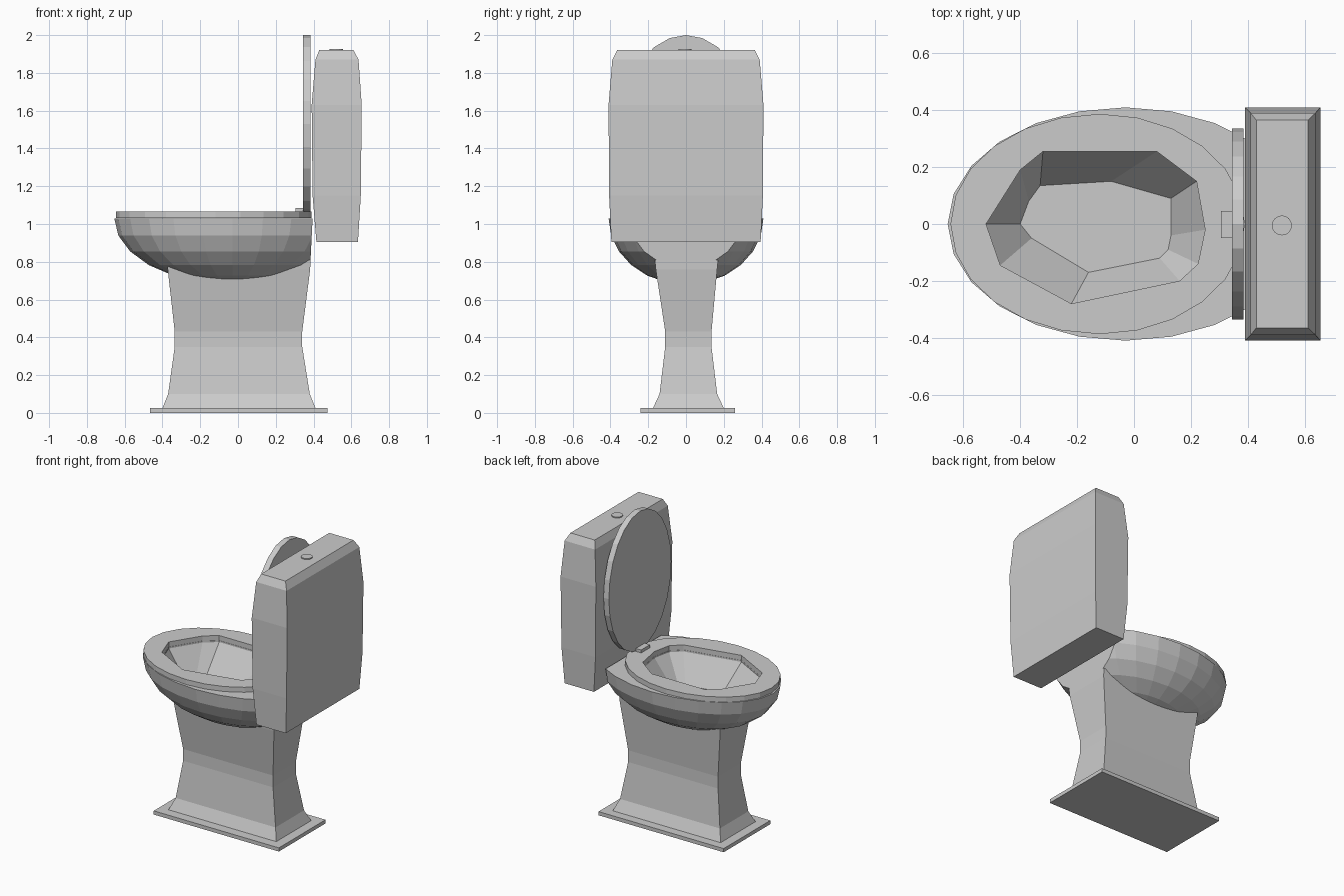
import bpy, bmesh
from math import cos, sin, tau
from mathutils import Matrix, Vector

cube = bpy.data.objects.get("Cube")
if cube:
    bpy.data.objects.remove(cube)

GREY = (0.6, 0.6, 0.6, 1)
ceramic = bpy.data.materials.new("grey ceramic")
ceramic.use_nodes = True
ceramic.diffuse_color = GREY
ceramic.node_tree.nodes["Principled BSDF"].inputs["Base Color"].default_value = GREY


def finish(name, bm):
    bmesh.ops.recalc_face_normals(bm, faces=bm.faces)
    mesh = bpy.data.meshes.new(name)
    bm.to_mesh(mesh)
    bm.free()
    mesh.materials.append(ceramic)
    obj = bpy.data.objects.new(name, mesh)
    bpy.context.collection.objects.link(obj)
    return obj


def loft(name, rings):
    """Closed skin through rings with equal point counts."""
    bm = bmesh.new()
    rows = [[bm.verts.new(p) for p in ring] for ring in rings]
    n = len(rows[0])
    for low, high in zip(rows, rows[1:]):
        for i in range(n):
            j = (i + 1) % n
            bm.faces.new((low[i], low[j], high[j], high[i]))
    bm.faces.new(rows[0][::-1])
    bm.faces.new(rows[-1])
    return finish(name, bm)


def rect(x0, x1, y0, y1, z):
    return [(x0, y0, z), (x1, y0, z), (x1, y1, z), (x0, y1, z)]


def oval(n, rx_back, rx_front, ry):
    pts = []
    for i in range(n):
        c, s = cos(tau * i / n), sin(tau * i / n)
        pts.append(((rx_back if c > 0 else rx_front) * c, ry * s))
    return pts


# Foot plate and waisted pedestal
loft("foot_plate", [rect(-.465, .475, -.24, .26, z) for z in (0, .025)])
loft("pedestal", [rect(*r) for r in (
    (-.40, .41, -.175, .20, .025), (-.37, .38, -.14, .165, .1),
    (-.335, .34, -.11, .135, .35), (-.335, .34, -.11, .135, .43),
    (-.372, .382, -.16, .165, .76), (-.372, .384, -.165, .17, .81))])

# Tank with bulging sides and a bevelled top
loft("tank", [rect(x0, x1, -y, y, z) for x0, x1, y, z in (
    (.415, .635, .395, .905), (.395, .65, .407, 1.15), (.39, .655, .41, 1.63),
    (.41, .638, .39, 1.87), (.43, .612, .365, 1.92))])

# Bowl: lower half of a stretched sphere, cut off at the back
bm = bmesh.new()
bmesh.ops.create_uvsphere(bm, u_segments=24, v_segments=12, radius=1)
bmesh.ops.transform(bm, verts=bm.verts, matrix=Matrix.Translation((-.03, 0, 1.03))
                    @ Matrix.Diagonal((.625, .41, .35, 1)))
for co, no in (((0, 0, 1.03), (0, 0, 1)), ((.395, 0, 1.03), (1, 0, -.05))):
    geom = bm.verts[:] + bm.edges[:] + bm.faces[:]
    cut = bmesh.ops.bisect_plane(bm, geom=geom, dist=1e-5, plane_co=co,
                                 plane_no=Vector(no).normalized(), clear_outer=True)
    rim = [e for e in cut["geom_cut"] if isinstance(e, bmesh.types.BMEdge)]
    bmesh.ops.contextual_create(bm, geom=rim)
bowl = finish("bowl", bm)

# Seat ring
outline = oval(24, .51, .525, .387)
seat = loft("seat", [[(x - .12, y, z) for x, y in outline] for z in (1.031, 1.065)])

# Faceted basin opening, cut through the seat into the bowl
opening = [(-.52, 0), (-.47, -.145), (-.22, -.28), (.16, -.20), (.225, -.14),
           (.25, -.02), (.22, .15), (.08, .255), (-.32, .255), (-.40, .19)]
floor = [(-.40, 0), (-.36, -.05), (-.16, -.17), (.09, -.12), (.12, -.09),
         (.13, -.04), (.13, .09), (-.08, .15), (-.33, .135), (-.37, .08)]
cutter = loft("basin_cutter", [[(x, y, .84) for x, y in floor],
                               [(x, y, 1.02) for x, y in opening],
                               [(x, y, 1.2) for x, y in opening]])
for obj in (bowl, seat):
    mod = obj.modifiers.new("basin", "BOOLEAN")
    mod.operation = "DIFFERENCE"
    mod.solver = "EXACT"
    mod.object = cutter
    bpy.context.view_layer.objects.active = obj
    bpy.ops.object.modifier_apply(modifier=mod.name)
bpy.data.objects.remove(cutter)

# Raised lid, hinge and flush button
disc = oval(24, .47, .47, .335)
loft("lid", [[(x, y, 1.53 + z) for z, y in disc] for x in (.345, .385)])
loft("hinge", [rect(.305, .35, -.05, .045, z) for z in (1.06, 1.085)])
button = oval(16, .035, .035, .035)
loft("flush_button", [[(.52 + x, y - .005, z) for x, y in button] for z in (1.915, 1.927)])
